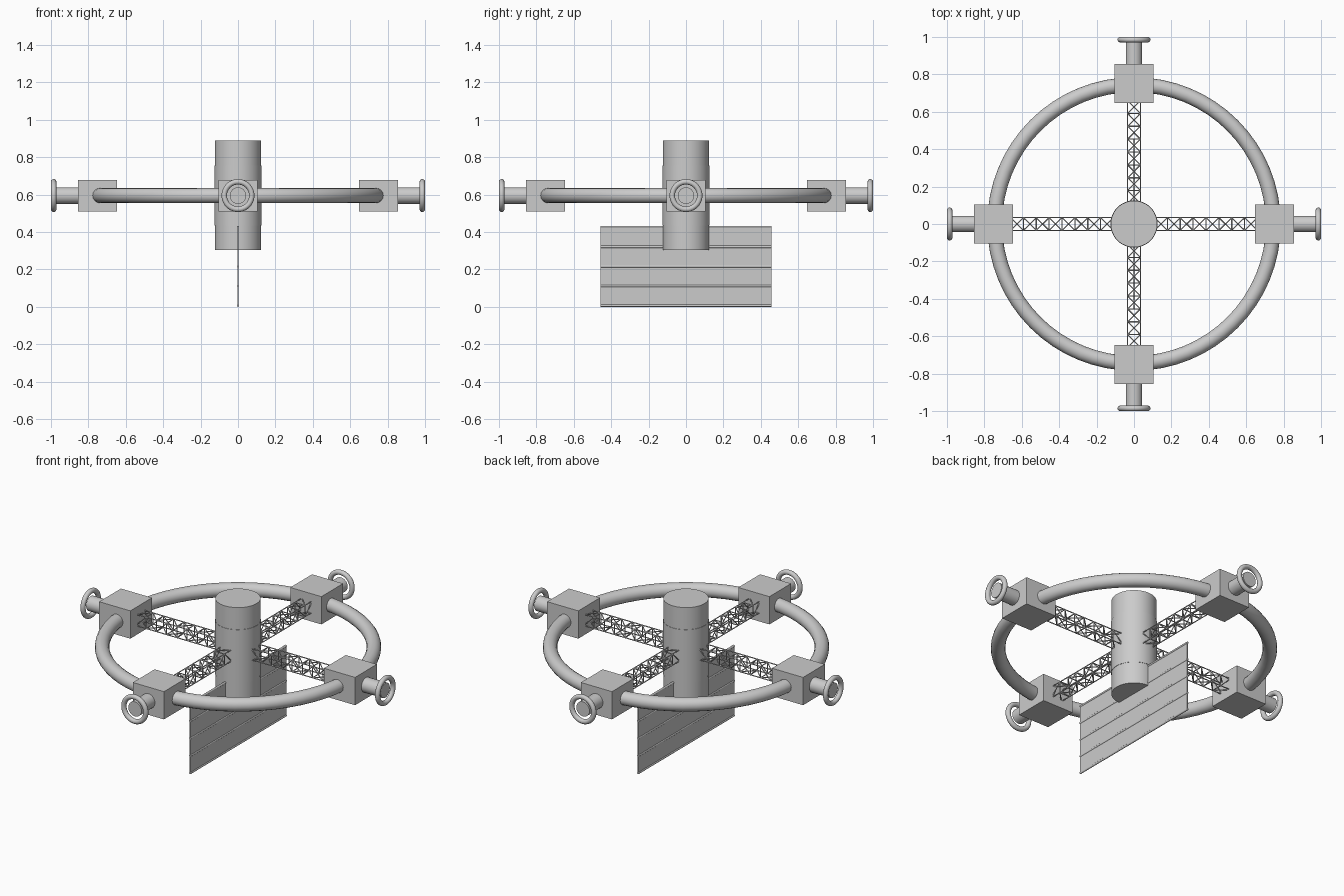
import bpy, math
from mathutils import Vector, Matrix

if "Cube" in bpy.data.objects:
    bpy.data.objects.remove(bpy.data.objects["Cube"])

Z = 0.595  # height of the wheel plane


def smooth(ob):
    bpy.context.view_layer.objects.active = ob
    bpy.ops.object.select_all(action='DESELECT')
    ob.select_set(True)
    bpy.ops.object.shade_smooth_by_angle(angle=math.radians(40))


def cylinder(name, a, b, r, sides=32):
    a, b = Vector(a), Vector(b)
    d = b - a
    bpy.ops.mesh.primitive_cylinder_add(
        vertices=sides, radius=r, depth=d.length, location=(a + b) / 2,
        rotation=d.to_track_quat('Z', 'Y').to_euler())
    ob = bpy.context.object
    ob.name = name
    smooth(ob)
    return ob


def box(name, centre, size):
    bpy.ops.mesh.primitive_cube_add(size=1, location=centre)
    ob = bpy.context.object
    ob.name = name
    ob.scale = size
    return ob


def torus(name, centre, major, minor, rot=(0, 0, 0), segs=64):
    bpy.ops.mesh.primitive_torus_add(
        major_radius=major, minor_radius=minor, major_segments=segs,
        minor_segments=16, location=centre, rotation=rot)
    ob = bpy.context.object
    ob.name = name
    smooth(ob)
    return ob


def truss(name, turn, start=0.11, end=0.66, half=0.034, bays=8, r=0.003):
    # Square lattice girder made of thin struts in one bevelled curve
    cu = bpy.data.curves.new(name, 'CURVE')
    cu.dimensions = '3D'
    cu.bevel_depth = r
    cu.bevel_resolution = 1
    cu.use_fill_caps = True

    def strut(p, q):
        s = cu.splines.new('POLY')
        s.points.add(1)
        for pt, co in zip(s.points, (p, q)):
            pt.co = (*co, 1)

    corners = [(-half, -half), (half, -half), (half, half), (-half, half)]
    step = (end - start) / bays
    for i, (y, z) in enumerate(corners):
        y2, z2 = corners[(i + 1) % 4]
        strut((start, y, z), (end, y, z))
        for k in range(bays + 1):
            x = start + k * step
            strut((x, y, z), (x, y2, z2))
            if k < bays:
                if k % 2:
                    strut((x, y2, z2), (x + step, y, z))
                else:
                    strut((x, y, z), (x + step, y2, z2))
    ob = bpy.data.objects.new(name, cu)
    bpy.context.collection.objects.link(ob)
    ob.matrix_world = Matrix.Translation((0, 0, Z)) @ Matrix.Rotation(turn, 4, 'Z')


# Central hub with a slightly wider collar
cylinder("hub", (0, 0, 0.303), (0, 0, 0.89), 0.124, 48)
cylinder("hub_collar", (0, 0, 0.435), (0, 0, 0.757), 0.126, 48)

# Outer ring corridor
torus("outer_ring", (0, 0, Z), 0.745, 0.04)

# Four arms: truss, module, docking tube and docking ring
for i, side in enumerate(("right", "back", "left", "front")):
    turn = i * math.pi / 2
    d = Vector((round(math.cos(turn)), round(math.sin(turn)), 0))
    up = Vector((0, 0, Z))
    truss("truss_" + side, turn)
    box("module_" + side, up + d * 0.752, (0.208, 0.208, 0.168))
    cylinder("docking_tube_" + side, up + d * 0.84, up + d * 0.985, 0.044)
    torus("docking_ring_" + side, up + d * 0.9855, 0.0735, 0.0145,
          (0, math.pi / 2, turn), 40)

# Hanging solar panel with its stiffening rods
box("solar_panel", (0, 0, 0.2165), (0.006, 0.914, 0.42))
for k in range(5):
    z = 0.0065 + k * 0.105
    cylinder(f"panel_rod_{k + 1}", (0, -0.458, z), (0, 0.458, z), 0.0065, 12)
